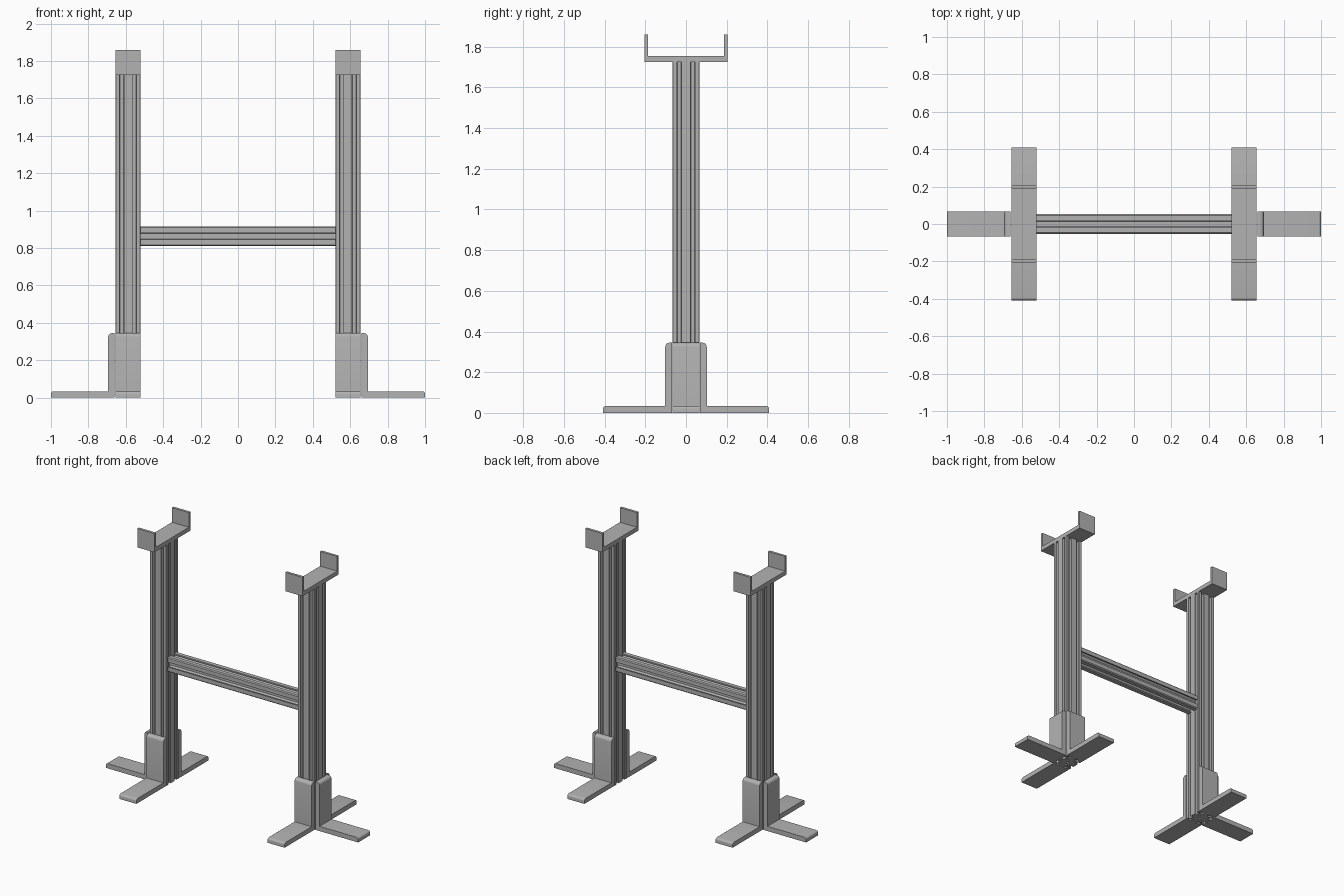
import bpy, bmesh, math
from mathutils import Vector, Matrix

cube = bpy.data.objects.get("Cube")
if cube:
    bpy.data.objects.remove(cube, do_unlink=True)

grey = bpy.data.materials.new("brushed_grey")
grey.use_nodes = True
grey.diffuse_color = (0.45, 0.45, 0.45, 1)
grey.node_tree.nodes["Principled BSDF"].inputs["Base Color"].default_value = (0.45, 0.45, 0.45, 1)

X, Y, Z = Vector((1, 0, 0)), Vector((0, 1, 0)), Vector((0, 0, 1))


def prism(name, loops, origin, u, v, w, length):
    """Extrude 2D loops (outline first, then bores), drawn on axes u, v, along w."""
    bm = bmesh.new()
    for end in (0, length):
        edges = []
        for loop in loops:
            vs = [bm.verts.new(Vector(origin) + u * a + v * b + w * end) for a, b in loop]
            edges += [bm.edges.new((vs[i - 1], vs[i])) for i in range(len(vs))]
        bmesh.ops.triangle_fill(bm, edges=edges, use_beauty=True)
    bm.verts.ensure_lookup_table()
    half, start = len(bm.verts) // 2, 0
    for loop in loops:
        n = len(loop)
        for i in range(n):
            a, b = start + i, start + (i + 1) % n
            bm.faces.new([bm.verts[k] for k in (a, b, b + half, a + half)])
        start += n
    bmesh.ops.recalc_face_normals(bm, faces=bm.faces)
    mesh = bpy.data.meshes.new(name)
    bm.to_mesh(mesh)
    bm.free()
    mesh.materials.append(grey)
    obj = bpy.data.objects.new(name, mesh)
    bpy.context.collection.objects.link(obj)
    return obj


def bore(cx, cy, r):
    return [(cx + r * math.cos(k * math.pi / 4), cy + r * math.sin(k * math.pi / 4)) for k in range(8)]


def slotted_section(size, cells):
    """Square T-slot section with the given number of slots on each side."""
    h, c = size / 2, size / 2 / cells
    centres = [(2 * i + 1) * c - h for i in range(cells)]
    half_slot = [(0.33, 0), (0.33, 0.18), (0.55, 0.18), (0.55, 0.3), (0.27, 0.6)]
    side = [(-h + 0.12 * c, -h)]
    for m in centres:
        side += [(m - a * c, d * c - h) for a, d in half_slot]
        side += [(m + a * c, d * c - h) for a, d in reversed(half_slot)]
    side.append((h - 0.12 * c, -h))
    outline = []
    for k in range(4):
        turn = Matrix.Rotation(k * math.pi / 2, 2)
        outline += [tuple(turn @ Vector(p)) for p in side]
    bores = [bore(a, b, 0.2 * c) for a in centres for b in centres]
    if cells > 1:
        bores.append(bore(0, 0, 0.35 * c))
    return [outline] + bores


def rounded(corner, r):
    """Quarter arc replacing an outer top corner."""
    return [(corner[0] - r + r * math.cos(t * math.pi / 8), corner[1] - r + r * math.sin(t * math.pi / 8))
            for t in range(5)]


WIDTH, POST_X, TOP = 0.135, 0.5875, 1.725
HALF = WIDTH / 2
PLATE = 0.034
foot_outline = ([(0, 0), (0.34, 0)] + rounded((0.34, PLATE), 0.014) + [(PLATE, PLATE)]
                + rounded((PLATE, 0.345), 0.02) + [(0, 0.345)])
cradle_outline = [(-0.205, 0), (0.205, 0), (0.205, 0.135), (0.187, 0.135),
                  (0.187, 0.03), (-0.187, 0.03), (-0.187, 0.135), (-0.205, 0.135)]

# Two uprights, each with three floor brackets and a top cradle
for label, s in (("left", 1), ("right", -1)):
    px = s * POST_X
    prism(label + "_post", slotted_section(WIDTH, 2), (px, 0, 0), X, Y, Z, TOP)
    prism(label + "_cradle", [cradle_outline], (px - HALF, 0, TOP), Y, Z, X, WIDTH)
    for place, out, across in (("front", -Y, X), ("back", Y, X), ("outer", X * s, Y)):
        origin = Vector((px, 0, 0)) + out * (HALF + 0.0005) - across * HALF
        if place == "outer":
            origin.x = s * (1 - 0.34)
        foot = prism(f"{label}_{place}_foot", [foot_outline], origin, out, Z, across, WIDTH)
        bpy.ops.object.select_all(action="DESELECT")
        bpy.context.view_layer.objects.active = foot
        foot.select_set(True)
        bpy.ops.object.shade_smooth_by_angle(angle=math.radians(30))

# Crossbar between the uprights
span = 2 * (POST_X - HALF)
prism("crossbar", slotted_section(0.105, 1), (-span / 2, 0, 0.8625), Y, Z, X, span)
